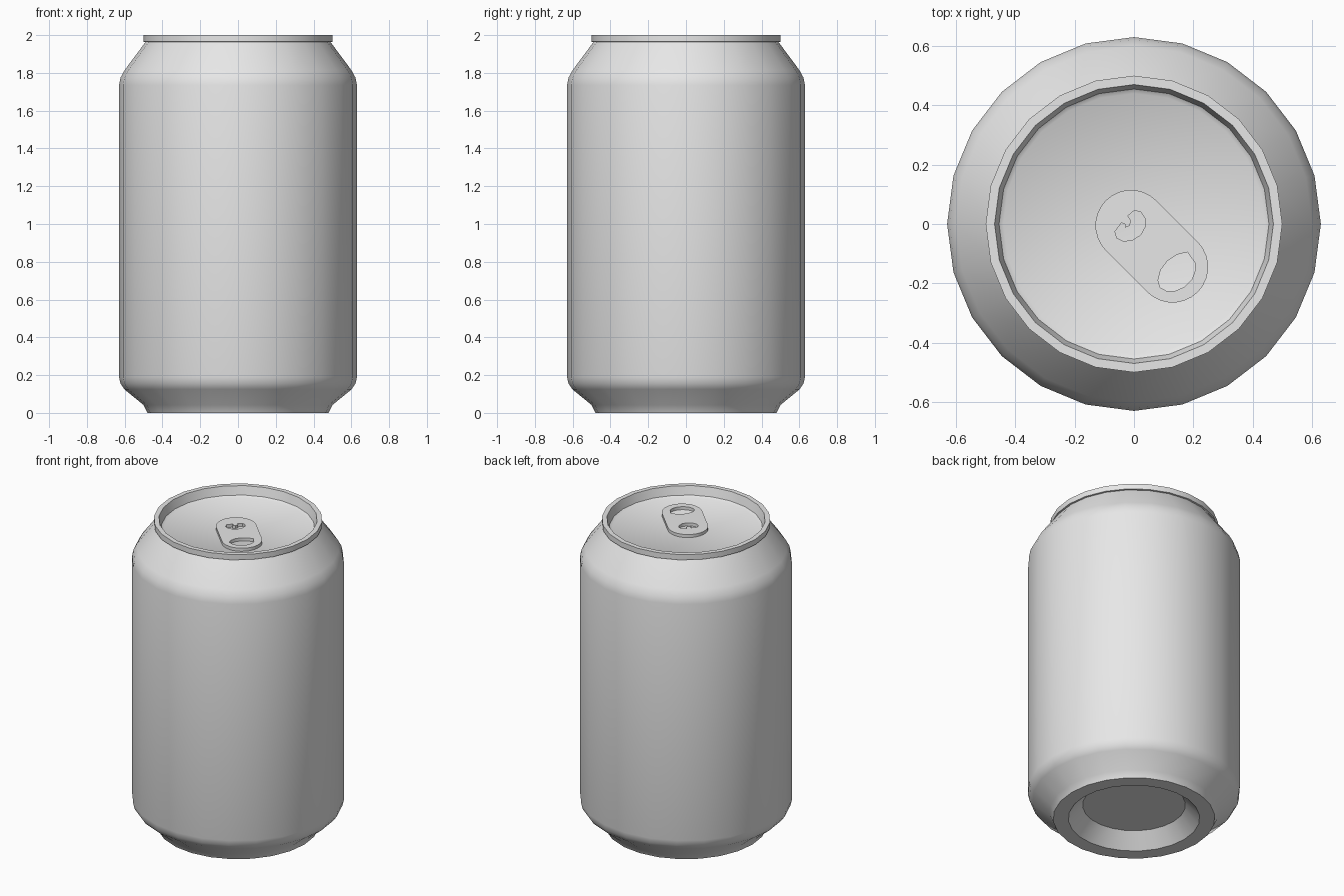
import bpy, bmesh, math

if "Cube" in bpy.data.objects:
    bpy.data.objects.remove(bpy.data.objects["Cube"])

SIDES = 24
metal = bpy.data.materials.new("bare_aluminium")
metal.diffuse_color = (0.8, 0.8, 0.8, 1)
metal.use_nodes = True
metal.node_tree.nodes["Principled BSDF"].inputs["Base Color"].default_value = metal.diffuse_color


def finish(obj, angle):
    obj.data.materials.append(metal)
    bpy.ops.object.select_all(action='DESELECT')
    bpy.context.view_layer.objects.active = obj
    obj.select_set(True)
    bpy.ops.object.shade_smooth_by_angle(angle=math.radians(angle))


def lathe(name, profile):
    """Revolve (radius, z) points around z, capping both open ends."""
    bm = bmesh.new()
    rings = [[bm.verts.new((r * math.cos(2 * math.pi * i / SIDES),
                            r * math.sin(2 * math.pi * i / SIDES), z))
              for i in range(SIDES)] for r, z in profile]
    for a, b in zip(rings, rings[1:]):
        for i in range(SIDES):
            j = (i + 1) % SIDES
            bm.faces.new((a[i], a[j], b[j], b[i]))
    bm.faces.new(rings[0][::-1])
    bm.faces.new(rings[-1])
    bmesh.ops.recalc_face_normals(bm, faces=bm.faces)
    mesh = bpy.data.meshes.new(name)
    bm.to_mesh(mesh)
    bm.free()
    obj = bpy.data.objects.new(name, mesh)
    bpy.context.collection.objects.link(obj)
    return obj


# Can: domed base recess, wall, tapered neck, rolled rim, sunken lid
can = lathe("can_body", [
    (0.305, 0.09), (0.39, 0.0), (0.48, 0.0), (0.50, 0.042), (0.602, 0.125),
    (0.622, 0.155), (0.63, 0.19), (0.63, 1.735), (0.622, 1.775), (0.60, 1.815),
    (0.49, 1.963), (0.50, 1.965), (0.50, 2.0), (0.47, 2.0), (0.455, 1.945),
    (0.44, 1.935)])
finish(can, 40)


# Pull tab: capsule outline with a finger hole and a rivet cut-out
def arc(cx, cy, r, start, end, n):
    return [(cx + r * math.cos(math.radians(start + (end - start) * i / n)),
             cy + r * math.sin(math.radians(start + (end - start) * i / n)))
            for i in range(n + 1)]


outline = arc(-0.01, -0.005, 0.12, 45, 225, 14) + arc(0.13, -0.145, 0.12, 225, 405, 14)
finger_hole = [(0.18, -0.095), (0.145, -0.103), (0.112, -0.125), (0.09, -0.155),
               (0.081, -0.19), (0.088, -0.214), (0.11, -0.226), (0.14, -0.225),
               (0.17, -0.212), (0.195, -0.187), (0.207, -0.155), (0.205, -0.13)]
rivet_hole = [(-0.064, -0.025), (-0.058, -0.047), (-0.035, -0.058), (-0.005, -0.054),
              (0.022, -0.037), (0.037, -0.01), (0.037, 0.02), (0.022, 0.041),
              (0.0, 0.045), (-0.021, 0.027), (-0.01, 0.012), (-0.015, -0.006),
              (-0.03, -0.012), (-0.031, 0.0), (-0.042, 0.004)]

curve = bpy.data.curves.new("pull_tab_outline", 'CURVE')
curve.dimensions = '2D'
curve.fill_mode = 'BOTH'
curve.extrude = 0.01
for loop in (outline, finger_hole, rivet_hole):
    spline = curve.splines.new('POLY')
    spline.points.add(len(loop) - 1)
    for p, (x, y) in zip(spline.points, loop):
        p.co = (x, y, 0, 1)
    spline.use_cyclic_u = True
tab = bpy.data.objects.new("pull_tab", curve)
tab.location.z = 1.945
bpy.context.collection.objects.link(tab)
bpy.ops.object.select_all(action='DESELECT')
bpy.context.view_layer.objects.active = tab
tab.select_set(True)
bpy.ops.object.convert(target='MESH')
tab = bpy.context.object
tab.name = "pull_tab"
bm = bmesh.new()
bm.from_mesh(tab.data)
bmesh.ops.remove_doubles(bm, verts=bm.verts, dist=0.0005)
bmesh.ops.recalc_face_normals(bm, faces=bm.faces)
bm.to_mesh(tab.data)
bm.free()
finish(tab, 30)
